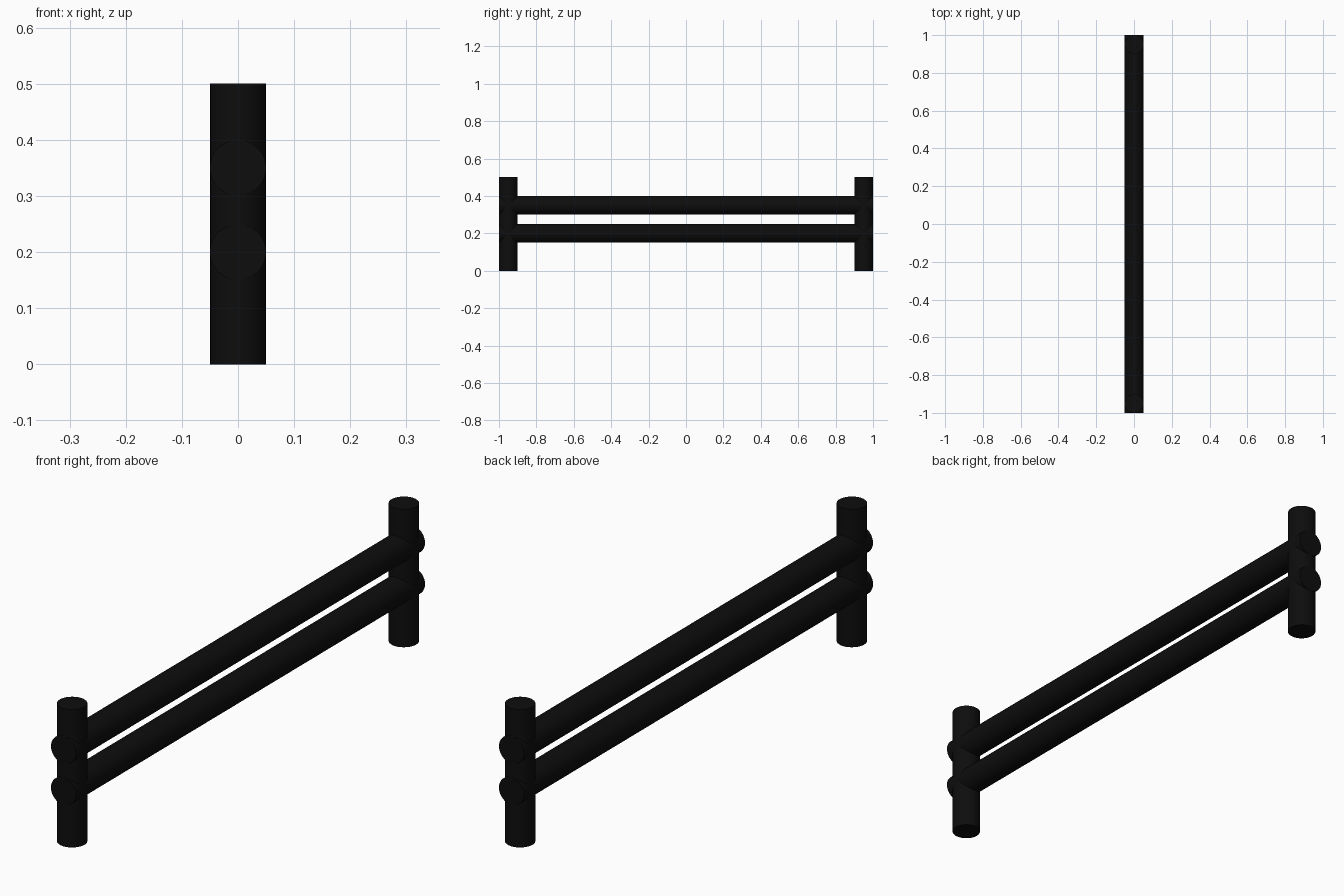
import bpy
import math

if "Cube" in bpy.data.objects:
    bpy.data.objects.remove(bpy.data.objects["Cube"])

RADIUS = 0.05

black = bpy.data.materials.new("black_metal")
black.diffuse_color = (0.004, 0.004, 0.004, 1.0)
black.use_nodes = True
black.node_tree.nodes["Principled BSDF"].inputs["Base Color"].default_value = black.diffuse_color


def tube(name, length, location, rotation=(0, 0, 0)):
    bpy.ops.mesh.primitive_cylinder_add(vertices=32, radius=RADIUS, depth=length,
                                        location=location, rotation=rotation)
    obj = bpy.context.object
    obj.name = name
    obj.data.materials.append(black)
    bpy.ops.object.shade_smooth_by_angle(angle=math.radians(40))
    return obj


# Upright posts at both ends
for name, y in (("front_post", -0.95), ("back_post", 0.95)):
    tube(name, 0.5, (0, y, 0.25))

# Horizontal rails running through the posts to their outer edges
for name, z in (("lower_rail", 0.20), ("upper_rail", 0.35)):
    tube(name, 2.0, (0, 0, z), (math.pi / 2, 0, 0))
